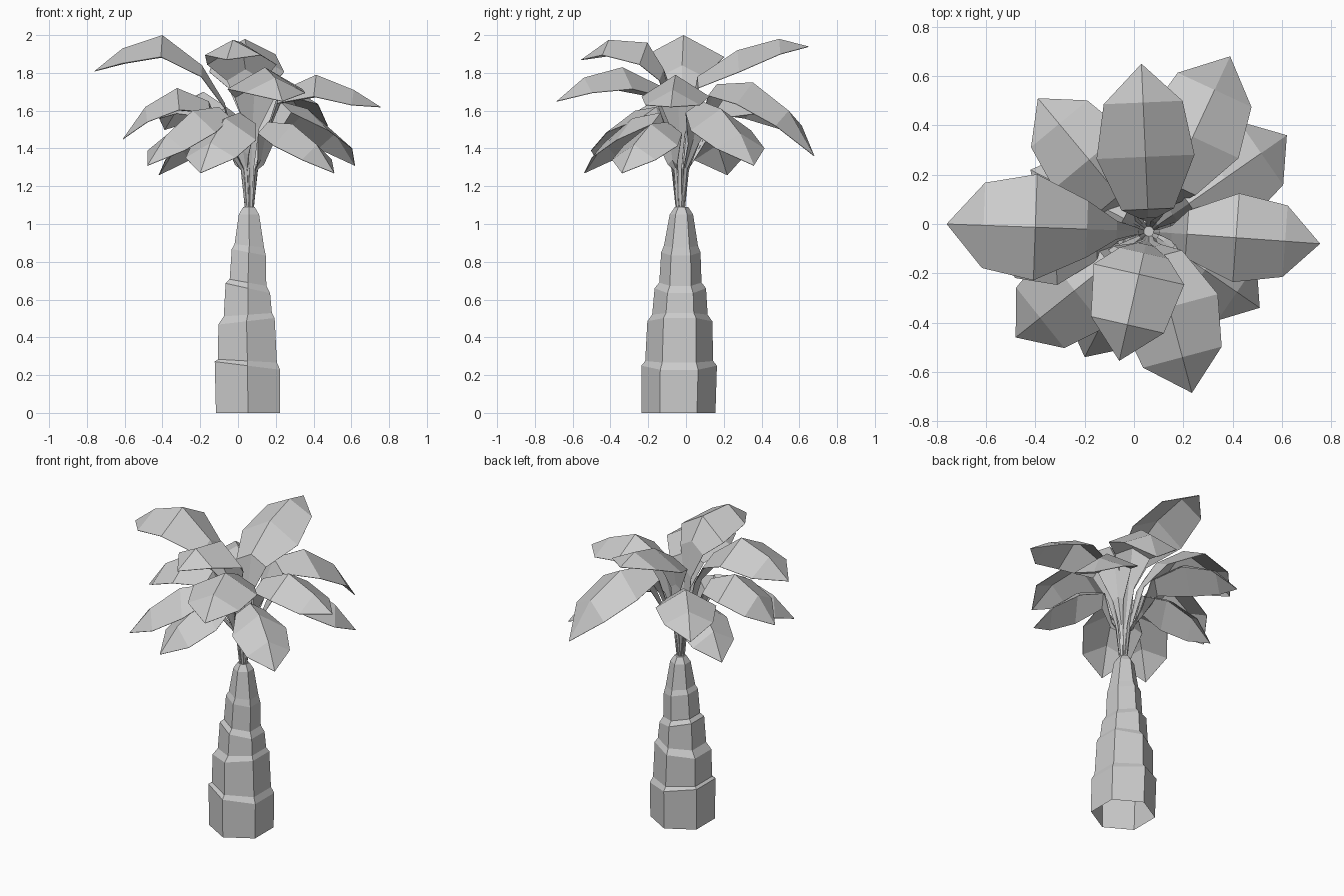
import bpy, math
from mathutils import Vector

if "Cube" in bpy.data.objects:
    bpy.data.objects.remove(bpy.data.objects["Cube"])

def make_object(name, verts, faces):
    mesh = bpy.data.meshes.new(name)
    mesh.from_pydata(verts, [], faces)
    mesh.update()
    obj = bpy.data.objects.new(name, mesh)
    bpy.context.collection.objects.link(obj)
    return obj

# Trunk: stacked hexagonal rings, open underneath, each segment stepping in
# (z, radius, centre x, tilt of the ring along x)
rings = [(0, .196, .053, 0), (.25, .2, .05, -.025), (.275, .18, .05, -.01),
         (.485, .172, .045, .02), (.52, .147, .052, .01), (.66, .136, .052, -.03),
         (.69, .112, .053, -.02), (.85, .104, .057, -.02), (.885, .09, .06, -.01),
         (1.05, .062, .058, 0), (1.09, .035, .058, 0)]
verts, faces = [], []
for z, r, cx, tilt in rings:
    for i in range(6):
        a = math.radians(60 * i - 90)
        verts.append((cx + r * math.cos(a), -.04 + .015 * z + r * math.sin(a),
                      z + tilt * math.cos(a)))
for j in range(len(rings) - 1):
    for i in range(6):
        k = (i + 1) % 6
        faces.append((j * 6 + i, j * 6 + k, j * 6 + 6 + k, j * 6 + 6 + i))
faces.append(tuple((len(rings) - 1) * 6 + i for i in range(6)))
make_object("trunk", verts, faces)

# Frond: a narrow stalk opening into a ridged blade, folded down along the midrib
CENTRE = Vector((.06, -.03, 0))
def frond(name, tx, ty, heights, k, width):
    out = Vector((tx, ty, 0)) - CENTRE
    length = out.length
    out.normalize()
    side = Vector((-out.y, out.x, 0))
    z1, z2, z3, zt = heights
    r1 = max(length - .57 * k, .09)
    r2 = max(length - .36 * k, r1 + .08)
    r3 = length - .15 * k
    r0 = min(.13, r1 * .6)
    # radius, height, half width, drop of the edges
    stations = [(.015, 1.05, .010, .012), (.042, 1.3, .012, .014),
                (r0, z1 - .2, .036, .025), (r1, z1, .11, .06),
                (r2, z2, .205, .115), (r3, z3, .165, .08)]
    verts, faces = [], []
    for r, z, w, d in stations:
        p = CENTRE + out * r + Vector((0, 0, z))
        low = p - Vector((0, 0, d))
        verts += [low - side * w * width, p, low + side * w * width]
    verts.append(CENTRE + out * length + Vector((0, 0, zt)))
    for j in range(len(stations) - 1):
        b = j * 3
        faces += [(b, b + 3, b + 4, b + 1), (b + 1, b + 4, b + 5, b + 2)]
    n = len(verts) - 1
    faces += [(n - 3, n, n - 2), (n - 2, n, n - 1)]
    obj = make_object(name, verts, faces)
    mod = obj.modifiers.new("thickness", 'SOLIDIFY')
    mod.thickness = .003
    mod.offset = -1

# Tip position, midrib heights from inner end to tip, foreshortening, width
fronds = [
    ("upper_frond", -.76, 0, (1.84, 2, 1.93, 1.81), 1, 1.05),
    ("upper_frond", .03, .65, (1.78, 1.92, 1.98, 1.94), 1.05, .97),
    ("upper_frond", -.06, -.555, (1.82, 1.96, 1.975, 1.87), 1, .92),
    ("middle_frond", .235, -.685, (1.73, 1.83, 1.775, 1.65), 1, 1),
    ("middle_frond", .755, -.08, (1.7, 1.79, 1.71, 1.62), .95, .88),
    ("middle_frond", .39, .68, (1.74, 1.75, 1.6, 1.36), 1, 1),
    ("middle_frond", -.61, -.07, (1.65, 1.72, 1.62, 1.45), .8, .95),
    ("middle_frond", -.39, .51, (1.62, 1.7, 1.64, 1.5), .9, .9),
    ("lower_frond", .62, .36, (1.65, 1.61, 1.48, 1.31), .85, .95),
    ("lower_frond", .51, -.34, (1.54, 1.53, 1.42, 1.27), .75, .85),
    ("lower_frond", -.48, -.46, (1.62, 1.6, 1.47, 1.31), .85, .95),
    ("lower_frond", -.2, -.54, (1.59, 1.56, 1.43, 1.27), .8, .9),
    ("lower_frond", -.42, .22, (1.54, 1.53, 1.42, 1.26), .75, .85),
]
for i, (name, x, y, heights, k, width) in enumerate(fronds):
    frond(f"{name}_{i + 1}", x, y, heights, k, width)
